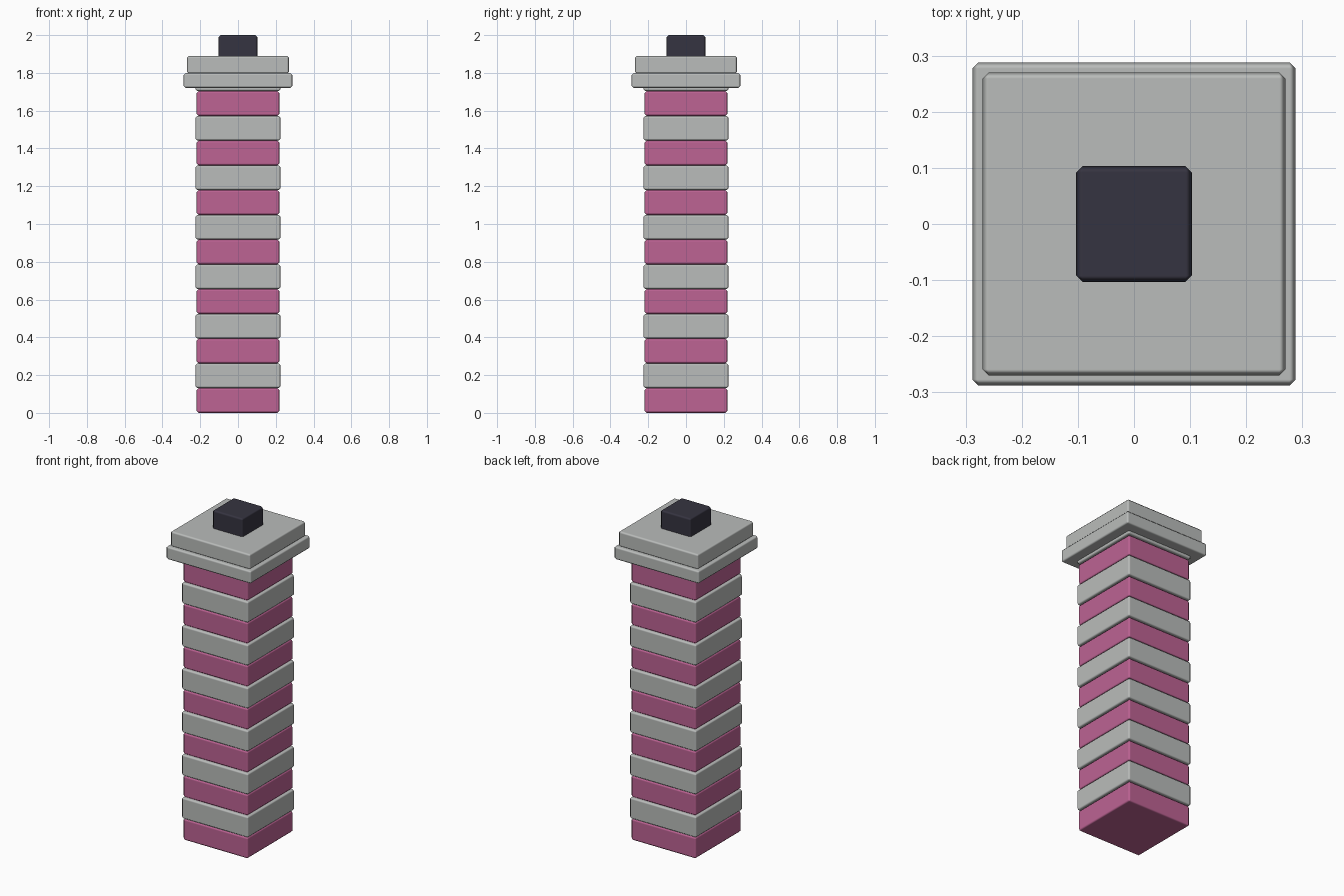
import bpy

cube = bpy.data.objects.get("Cube")
if cube:
    bpy.data.objects.remove(cube, do_unlink=True)


def make_material(name, colour):
    mat = bpy.data.materials.new(name)
    mat.use_nodes = True
    mat.diffuse_color = (*colour, 1)
    mat.node_tree.nodes["Principled BSDF"].inputs["Base Color"].default_value = (*colour, 1)
    return mat


pink = make_material("pink", (0.51, 0.125, 0.295))
grey = make_material("pale grey", (0.49, 0.505, 0.495))
dark = make_material("dark slate", (0.036, 0.034, 0.052))


def block(name, half_width, bottom, top, mat, bevel=0.011):
    """Square block with chamfered, softly shaded edges."""
    bpy.ops.mesh.primitive_cube_add(size=1, location=(0, 0, (bottom + top) / 2))
    obj = bpy.context.object
    obj.name = obj.data.name = name
    obj.scale = (2 * half_width, 2 * half_width, top - bottom)
    bpy.ops.object.transform_apply(location=False, rotation=False, scale=True)
    obj.data.materials.append(mat)
    bpy.ops.object.shade_smooth_by_angle(angle=1.0)
    mod = obj.modifiers.new("chamfer", "BEVEL")
    mod.width = bevel
    mod.segments = 1
    mod.harden_normals = True
    return obj


# Shaft of alternating pink and grey courses
course = 0.131
for i in range(14):
    if i % 2 == 0:
        block(f"pink_course_{i // 2 + 1}", 0.22, i * course, (i + 1) * course, pink)
    else:
        block(f"grey_course_{i // 2 + 1}", 0.226, i * course, (i + 1) * course, grey)

# Stepped capital and the knob on top
block("cap_lower_slab", 0.288, 1.72, 1.80, grey)
block("cap_upper_slab", 0.27, 1.795, 1.89, grey)
block("top_knob", 0.103, 1.85, 2.0, dark)
